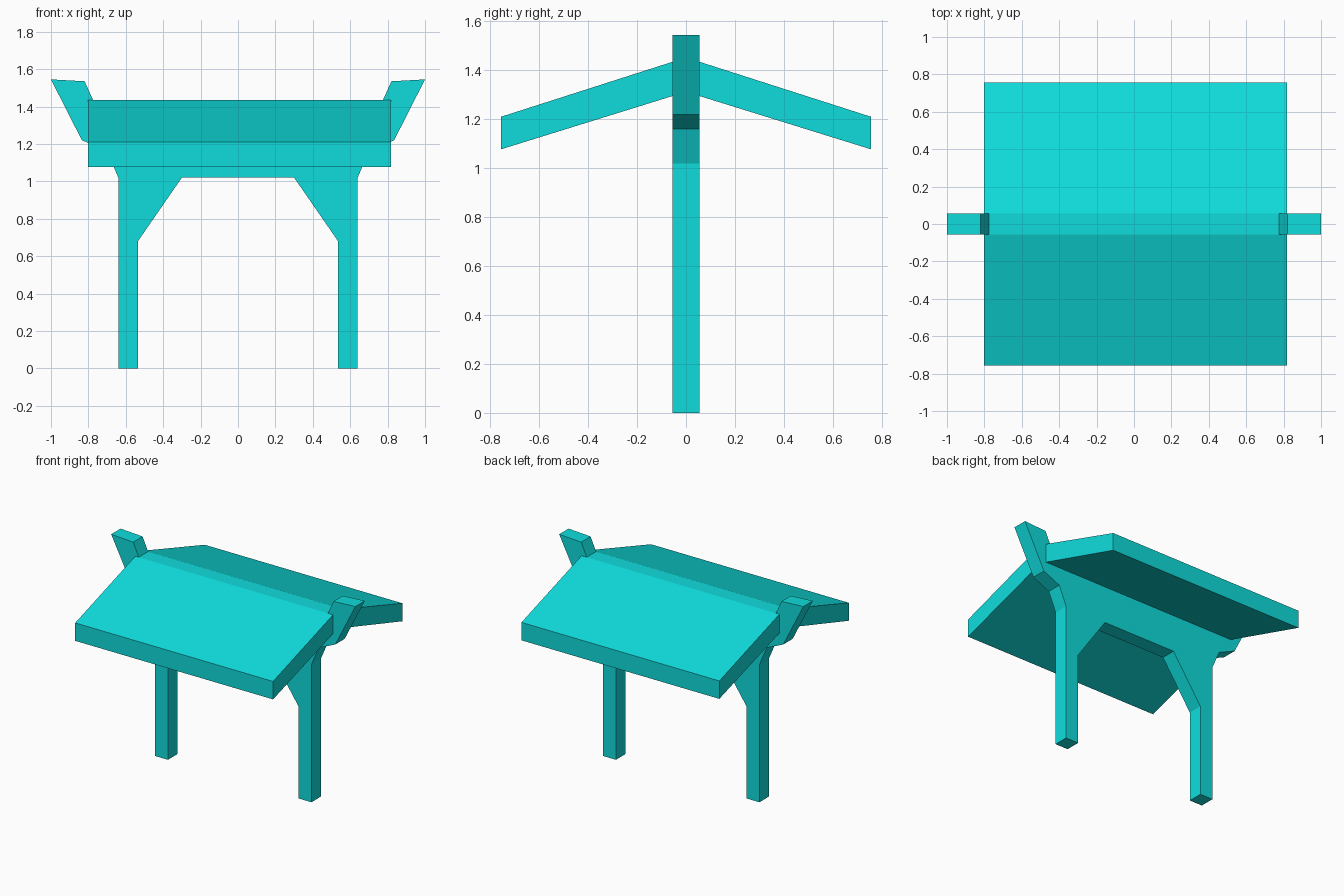
import bpy
import bmesh
from mathutils import Vector

cube = bpy.data.objects.get("Cube")
if cube:
    bpy.data.objects.remove(cube, do_unlink=True)

HALF_DEPTH = 0.055

# Single flat colour
teal = bpy.data.materials.new("turquoise")
teal.use_nodes = True
colour = (0.005, 0.72, 0.72, 1)
teal.diffuse_color = colour
teal.node_tree.nodes["Principled BSDF"].inputs["Base Color"].default_value = colour


def prism(name, points, offset):
    """Extrude a closed outline of 3D points along an offset."""
    bm = bmesh.new()
    face = bm.faces.new([bm.verts.new(p) for p in points])
    result = bmesh.ops.extrude_face_region(bm, geom=[face], use_keep_orig=True)
    moved = [v for v in result["geom"] if isinstance(v, bmesh.types.BMVert)]
    bmesh.ops.translate(bm, verts=moved, vec=Vector(offset))
    bmesh.ops.recalc_face_normals(bm, faces=bm.faces)
    mesh = bpy.data.meshes.new(name)
    bm.to_mesh(mesh)
    bm.free()
    mesh.materials.append(teal)
    obj = bpy.data.objects.new(name, mesh)
    bpy.context.collection.objects.link(obj)
    return obj


# Gate frame: legs, braces, beam and upswept horns in one symmetric outline
half = [(0.3, 1.02), (0.535, 0.68), (0.535, 0), (0.64, 0), (0.64, 1.02),
        (0.70, 1.16), (0.835, 1.22), (1.0, 1.545), (0.82, 1.535), (0.775, 1.435)]
outline = half + [(-x, z) for x, z in reversed(half)]
prism("gate_frame", [(x, -HALF_DEPTH, z) for x, z in outline], (0, 2 * HALF_DEPTH, 0))

# Sloping roof slabs on both sides of the frame
slope = [(HALF_DEPTH, 1.435), (0.757, 1.21), (0.757, 1.077), (HALF_DEPTH, 1.295)]
for name, side in (("front_roof", -1), ("back_roof", 1)):
    prism(name, [(-0.803, side * y, z) for y, z in slope], (1.62, 0, 0))
